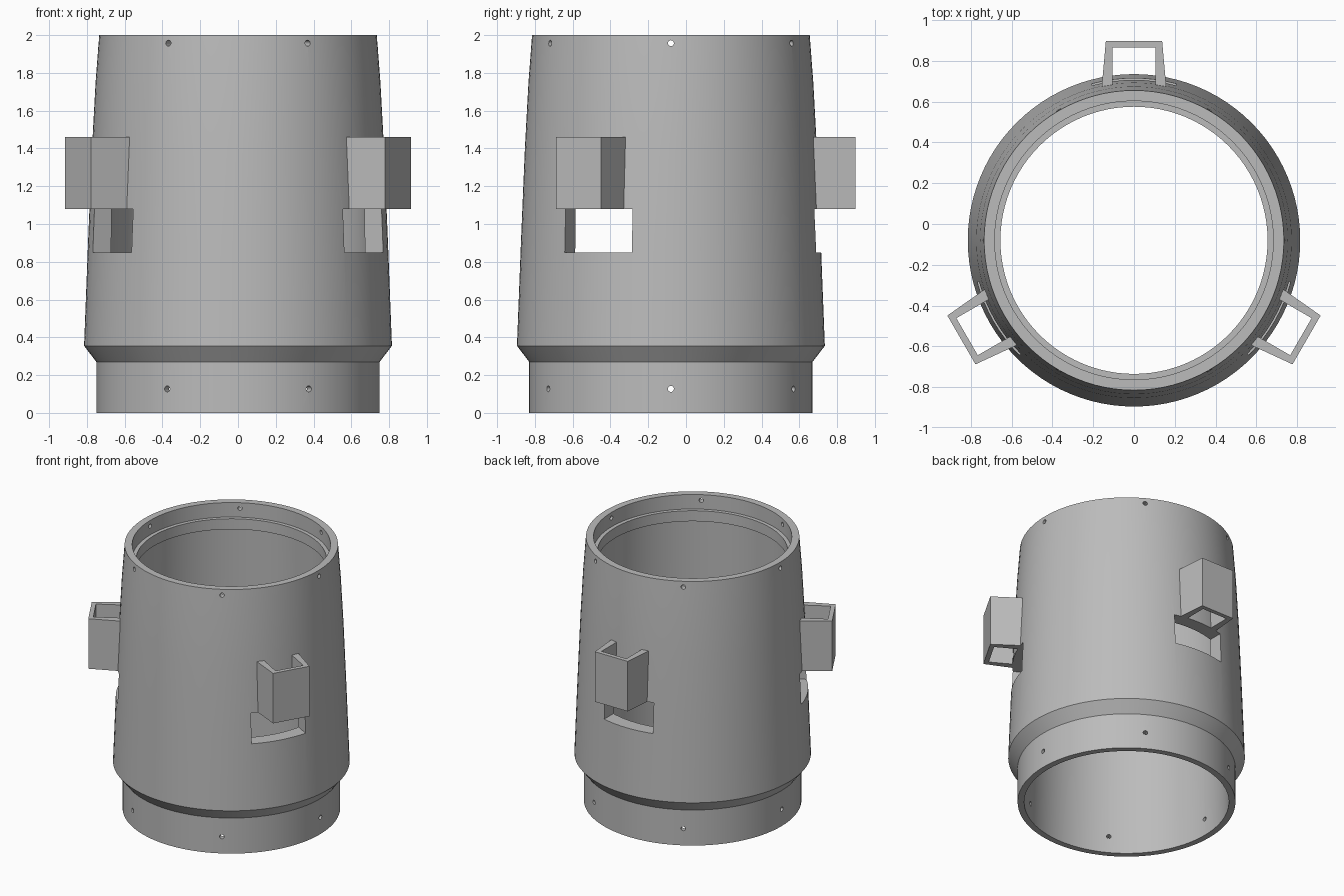
import bpy, bmesh, math
from mathutils import Matrix, Vector

cube = bpy.data.objects.get("Cube")
if cube:
    bpy.data.objects.remove(cube, do_unlink=True)

CENTRE = Matrix.Translation((0, -0.08, 0))   # axis of the tube
SIDES = 96

grey = bpy.data.materials.new("plain grey")
grey.use_nodes = True
grey.diffuse_color = (0.5, 0.5, 0.5, 1)
grey.node_tree.nodes["Principled BSDF"].inputs["Base Color"].default_value = (0.5, 0.5, 0.5, 1)


def finish(name, bm):
    bmesh.ops.recalc_face_normals(bm, faces=bm.faces)
    mesh = bpy.data.meshes.new(name)
    bm.to_mesh(mesh)
    bm.free()
    mesh.materials.append(grey)
    ob = bpy.data.objects.new(name, mesh)
    bpy.context.collection.objects.link(ob)
    return ob


def activate(ob):
    bpy.ops.object.select_all(action='DESELECT')
    ob.select_set(True)
    bpy.context.view_layer.objects.active = ob


def turned(degrees):
    return CENTRE @ Matrix.Rotation(math.radians(degrees), 4, 'Z')


# Tube: closed (radius, height) profile turned around the axis
profile = [(0.75, 0), (0.75, 0.27), (0.815, 0.355), (0.794, 0.9), (0.773, 1.4),
           (0.754, 1.75), (0.735, 2), (0.683, 2), (0.683, 1.89), (0.655, 1.89),
           (0.655, 1.81), (0.672, 1.81), (0.705, 0)]
bm = bmesh.new()
rings = []
for i in range(SIDES):
    m = turned(360 * i / SIDES)
    rings.append([bm.verts.new(m @ Vector((r, 0, z))) for r, z in profile])
for i in range(SIDES):
    a, b = rings[i], rings[(i + 1) % SIDES]
    for j in range(len(profile)):
        k = (j + 1) % len(profile)
        bm.faces.new((a[j], b[j], b[k], a[k]))
tube = finish("tube_body", bm)

# Cutters: three windows, and six screw holes near each end
bm = bmesh.new()
for angle in (90, 210, 330):
    shape = Matrix.Translation((0.75, 0, 0.965)) @ Matrix.Diagonal((0.5, 0.41, 0.23, 1))
    bmesh.ops.create_cube(bm, size=1, matrix=turned(angle) @ shape)
for z in (0.127, 1.957):
    for k in range(6):
        lie = Matrix.Translation((0.72, 0, z)) @ Matrix.Rotation(math.pi / 2, 4, 'Y')
        bmesh.ops.create_cone(bm, cap_ends=True, segments=16, radius1=0.016,
                              radius2=0.016, depth=0.3, matrix=turned(60 * k) @ lie)
cutter = finish("cutter", bm)
cutter.hide_render = True

activate(tube)
cut = tube.modifiers.new("openings", 'BOOLEAN')
cut.operation = 'DIFFERENCE'
cut.solver = 'EXACT'
cut.object = cutter
bpy.ops.object.modifier_apply(modifier=cut.name)
bpy.data.objects.remove(cutter, do_unlink=True)
activate(tube)
bpy.ops.object.shade_smooth_by_angle(angle=math.radians(25))

# Brackets: U-shaped sleeves, open above and below, rooted in the wall
half = [(0.755, 0.158), (0.977, 0.138), (0.945, 0.105), (0.755, 0.105)]
outline = half[:2] + [(x, -y) for x, y in reversed(half[:2])]
outline += [(x, -y) for x, y in reversed(half[2:])] + half[2:]
for name, angle in (("back", 90), ("front_right", 210), ("front_left", 330)):
    bm = bmesh.new()
    m = turned(angle)
    # back wall between the cheeks, then the cheeks themselves
    pts = {s: [[bm.verts.new(m @ Vector((x, s * y, z))) for x, y in half]
               for z in (1.08, 1.46)] for s in (1, -1)}
    for low, high in pts.values():
        bm.faces.new(low)
        bm.faces.new(high)
        for j in (0, 2, 3):
            k = (j + 1) % 4
            bm.faces.new((low[j], low[k], high[k], high[j]))
    (ll, lh), (rl, rh) = pts[1], pts[-1]
    bm.faces.new((ll[1], lh[1], rh[1], rl[1]))
    bm.faces.new((ll[2], lh[2], rh[2], rl[2]))
    bm.faces.new((ll[1], ll[2], rl[2], rl[1]))
    bm.faces.new((lh[1], lh[2], rh[2], rh[1]))
    # remaining outer cheek sides are the j = 0 faces above
    finish(name + "_bracket", bm)
